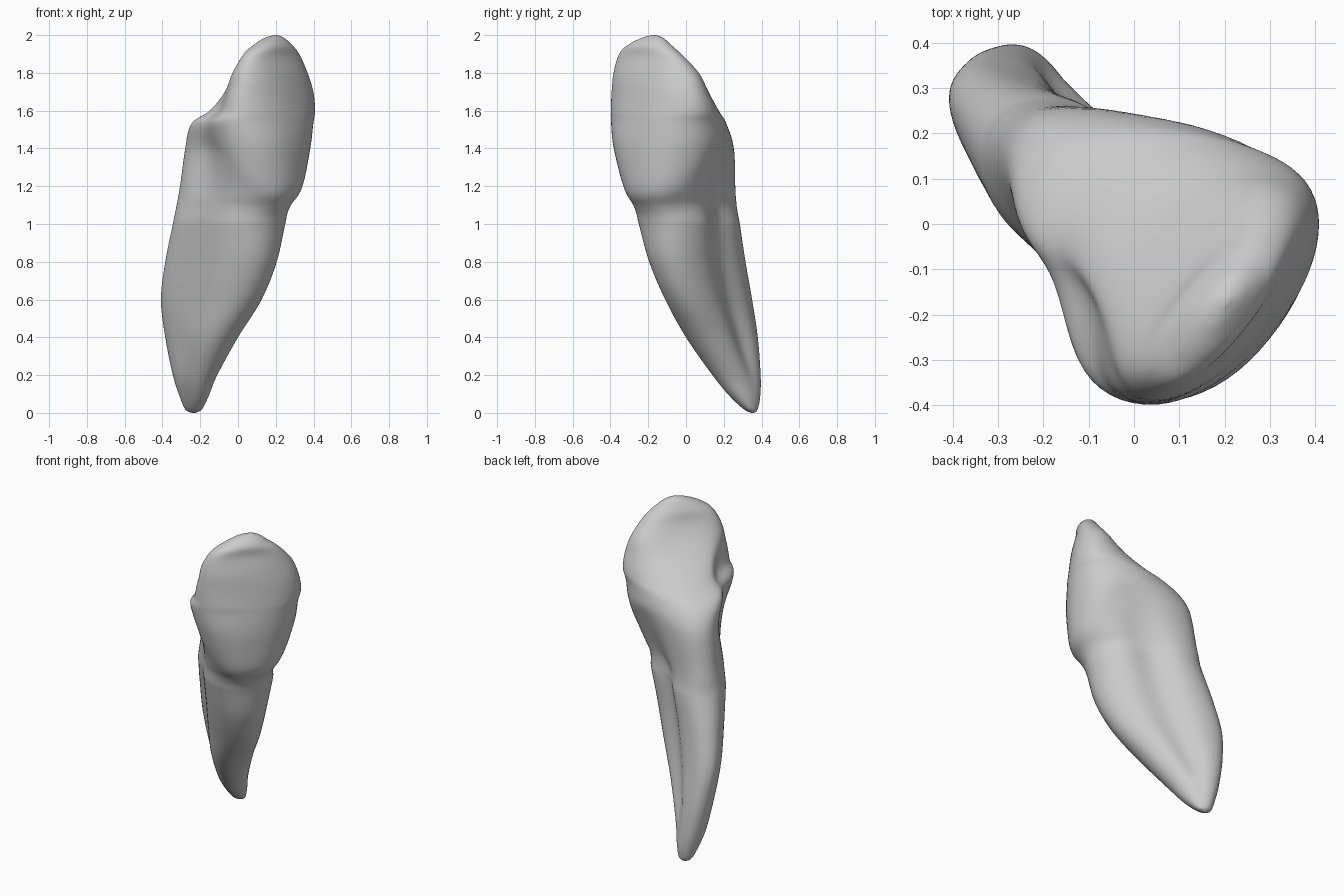
import bpy, bmesh
from math import sin, cos, pi, radians, exp, copysign

if "Cube" in bpy.data.objects:
    bpy.data.objects.remove(bpy.data.objects["Cube"])

SEG, SUB = 80, 7

# Cross-sections: z, x min, x max, y min, y max, lip-tongue radius, side radius
ROWS = [
    (0.00, -0.245, -0.225, 0.345, 0.36, 0.010, 0.010),
    (0.02, -0.28, -0.19, 0.305, 0.38, 0.050, 0.042),
    (0.09, -0.31, -0.155, 0.23, 0.393, 0.105, 0.076),
    (0.20, -0.345, -0.11, 0.14, 0.395, 0.160, 0.102),
    (0.40, -0.385, 0.00, 0.00, 0.38, 0.245, 0.128),
    (0.60, -0.408, 0.125, -0.11, 0.35, 0.325, 0.150),
    (0.80, -0.385, 0.205, -0.195, 0.315, 0.360, 0.178),
    (1.00, -0.345, 0.25, -0.25, 0.285, 0.350, 0.208),
    (1.09, -0.328, 0.275, -0.275, 0.270, 0.354, 0.218),
    (1.19, -0.31, 0.34, -0.33, 0.262, 0.365, 0.235),
    (1.40, -0.28, 0.385, -0.385, 0.255, 0.350, 0.270),
    (1.53, -0.25, 0.40, -0.398, 0.215, 0.320, 0.285),
    (1.60, -0.15, 0.41, -0.40, 0.175, 0.257, 0.292),
    (1.70, -0.07, 0.40, -0.395, 0.12, 0.190, 0.290),
    (1.80, -0.03, 0.37, -0.385, 0.07, 0.140, 0.268),
    (1.90, 0.03, 0.325, -0.355, -0.025, 0.100, 0.195),
    (1.95, 0.085, 0.285, -0.305, -0.08, 0.070, 0.130),
    (1.985, 0.14, 0.245, -0.235, -0.12, 0.040, 0.070),
    (2.00, 0.19, 0.21, -0.18, -0.16, 0.010, 0.012),
]
# Crown midline profiles: (z, distance along the lip direction)
LIP = [(1.0, 0.33), (1.08, 0.352), (1.16, 0.388), (1.4, 0.408), (1.55, 0.405),
       (1.7, 0.385), (1.8, 0.362), (1.9, 0.325), (2.0, 0.265)]
TONGUE = [(1.0, -0.41), (1.2, -0.375), (1.4, -0.325), (1.5, -0.25), (1.6, -0.10),
          (1.7, 0.04), (1.8, 0.13), (1.9, 0.185), (2.0, 0.245)]


def smooth(lo, hi, x):
    t = min(1, max(0, (x - lo) / (hi - lo)))
    return t * t * (3 - 2 * t)


def blend(rows, i, t):
    """Smooth blend through a table of rows."""
    p = [rows[min(max(i + k, 0), len(rows) - 1)] for k in (-1, 0, 1, 2)]
    return [0.5 * (2 * b + (c - a) * t + (2 * a - 5 * b + 4 * c - d) * t * t
                   + (3 * b - a - 3 * c + d) * t ** 3) for a, b, c, d in zip(*p)]


def profile(table, z):
    """Profile value at height z, averaged locally to stay smooth."""
    def linear(h):
        for (z0, v0), (z1, v1) in zip(table, table[1:]):
            if h <= z1:
                return v0 + (v1 - v0) * max(0, h - z0) / (z1 - z0)
        return table[-1][1]
    return sum(linear(z + d * 0.015) for d in (-2, -1, 0, 1, 2)) / 5


def fit(pts, x0, x1, y0, y1):
    xs, ys = zip(*pts)
    ax, bx, ay, by = min(xs), max(xs), min(ys), max(ys)
    return [(x0 + (x - ax) / (bx - ax) * (x1 - x0),
             y0 + (y - ay) / (by - ay) * (y1 - y0)) for x, y in pts]


def ring(row):
    """Rotated, grooved oval fitted to the section's bounds."""
    z, x0, x1, y0, y1, a, b = row
    th = radians(43 - 4.5 * smooth(0.5, 1.2, z))
    root = smooth(0.08, 0.4, z) * (1 - smooth(1.0, 1.5, z))
    crown = smooth(1.0, 1.45, z) * (1 - smooth(1.6, 1.95, z))
    flank = smooth(1.1, 1.4, z) * (1 - smooth(1.6, 1.8, z))
    pts = []
    for k in range(SEG):
        t = 2 * pi * k / SEG
        u = copysign(abs(cos(t)) ** 0.9, cos(t))
        v = copysign(abs(sin(t)) ** 0.9, sin(t))
        v *= 1 + (0.14 * root + 0.34 * crown) * u                # wider lip side
        g = (0.28 if v > 0 else 0.12) * root
        v *= 1 - g * exp(-((u + 0.15) / 0.33) ** 2)              # root grooves
        if v < 0:
            v *= 1 - 0.30 * flank * exp(-((u + 0.35) / 0.45) ** 2)   # flat flank
        line = 1.09 + 0.30 * smooth(0, 1.0, 1 - u)               # enamel edge
        v *= 1 + 0.05 * smooth(line, line + 0.08, z) * smooth(-0.8, 0, u)
        u, v = u * a, v * b
        pts.append((u * cos(th) + v * sin(th), -u * sin(th) + v * cos(th)))
    pts = fit(pts, x0, x1, y0, y1)

    # Pull the crown's two midlines onto their profiles, corners staying put
    amount = smooth(1.0, 1.16, z) * (1 - smooth(1.86, 1.96, z))
    lx, ly = 0.78, -0.62

    def gap(table, p):
        return (profile(table, z) - p[0] * lx - p[1] * ly) * amount
    d_lip, d_tongue = gap(LIP, pts[0]), gap(TONGUE, pts[SEG // 2])
    out = []
    for k, (x, y) in enumerate(pts):
        c = cos(2 * pi * k / SEG)
        s = c * c * (d_lip if c > 0 else d_tongue)
        out.append((x + s * lx, y + s * ly))
    return [(x, y, z) for x, y in fit(out, x0, x1, y0, y1)]


# Tooth: loft of all rings, closed at root tip and biting edge
bm = bmesh.new()
rows = [blend(ROWS, i, s / SUB) for i in range(len(ROWS) - 1) for s in range(SUB)]
loops = [[bm.verts.new(p) for p in ring(r)] for r in rows + [ROWS[-1]]]
for lo, hi in zip(loops, loops[1:]):
    for k in range(SEG):
        n = (k + 1) % SEG
        bm.faces.new((lo[k], lo[n], hi[n], hi[k]))
bm.faces.new(loops[0])
bm.faces.new(loops[-1])
# Relax the crown's creases a little
soft = [v for v in bm.verts if 1.03 < v.co.z < 1.96]
for _ in range(5):
    bmesh.ops.smooth_vert(bm, verts=soft, factor=0.5, use_axis_x=True, use_axis_y=True)
bmesh.ops.recalc_face_normals(bm, faces=bm.faces)
for f in bm.faces:
    f.smooth = True
mesh = bpy.data.meshes.new("tooth")
bm.to_mesh(mesh)
bm.free()
tooth = bpy.data.objects.new("tooth", mesh)
bpy.context.collection.objects.link(tooth)
